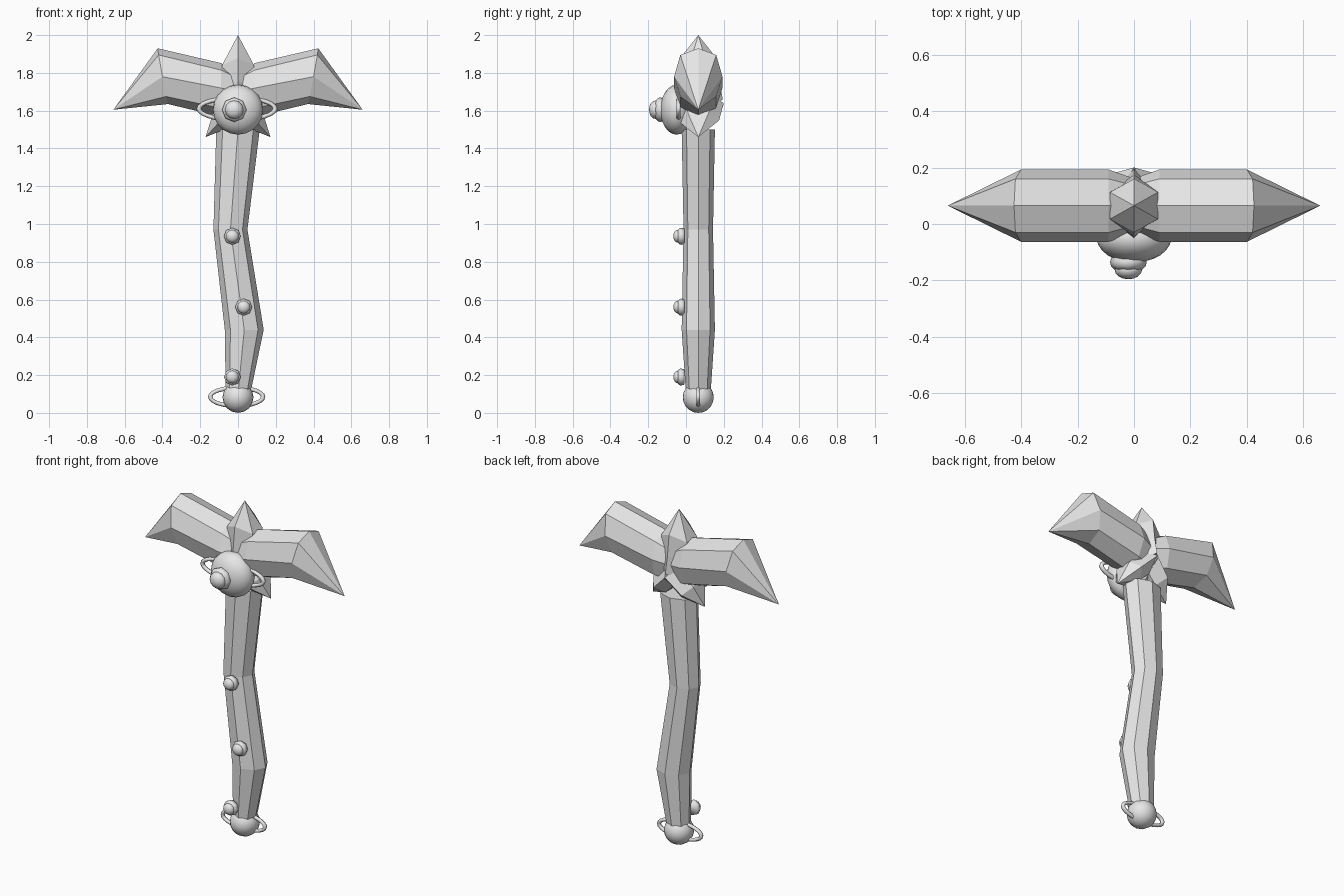
import bpy, bmesh, math
from mathutils import Vector, Matrix

if "Cube" in bpy.data.objects:
    bpy.data.objects.remove(bpy.data.objects["Cube"])

YC = 0.065  # depth of the weapon's middle plane
grey = bpy.data.materials.new("plain grey")
grey.diffuse_color = (0.8, 0.8, 0.8, 1)
grey.use_nodes = True
grey.node_tree.nodes["Principled BSDF"].inputs["Base Color"].default_value = grey.diffuse_color


def finish(name, bm, smooth=False):
    bmesh.ops.recalc_face_normals(bm, faces=bm.faces[:])
    me = bpy.data.meshes.new(name)
    bm.to_mesh(me)
    bm.free()
    me.materials.append(grey)
    for p in me.polygons:
        p.use_smooth = smooth
    ob = bpy.data.objects.new(name, me)
    bpy.context.collection.objects.link(ob)
    return ob


def loft(name, rings, tip=None, start=None, smooth=False):
    """Skin equal-length rings; each end closes to a point or a flat cap."""
    bm = bmesh.new()
    rs = [[bm.verts.new(p) for p in r] for r in rings]
    n = len(rs[0])
    for a, b in zip(rs, rs[1:]):
        for i in range(n):
            j = (i + 1) % n
            bm.faces.new((a[i], a[j], b[j], b[i]))
    for ring, point in ((rs[0], start), (rs[-1], tip)):
        if point is None:
            bm.faces.new(ring)
        else:
            v = bm.verts.new(point)
            for i in range(n):
                bm.faces.new((ring[i], ring[(i + 1) % n], v))
    return finish(name, bm, smooth)


def ball(name, loc, radius, seg, rings, depth=1.0):
    """Smooth ball with its poles along y."""
    bm = bmesh.new()
    m = (Matrix.Translation(loc) @ Matrix.Diagonal((1, depth, 1, 1))
         @ Matrix.Rotation(math.pi / 2, 4, 'X'))
    bmesh.ops.create_uvsphere(bm, u_segments=seg, v_segments=rings,
                              radius=radius, matrix=m)
    return finish(name, bm, True)


def hoop(name, loc, rx, rz, tube):
    """Thin flattened ring lying in the x-z plane."""
    bm = bmesh.new()
    n, k = 24, 6
    vs = []
    for i in range(n):
        a = 2 * math.pi * i / n
        for j in range(k):
            b = 2 * math.pi * j / k
            w = tube * math.cos(b)
            vs.append(bm.verts.new((loc[0] + (rx + w) * math.cos(a),
                                    loc[1] + tube * math.sin(b),
                                    loc[2] + (rz + w) * math.sin(a))))
    for i in range(n):
        for j in range(k):
            i2, j2 = (i + 1) % n, (j + 1) % k
            bm.faces.new([vs[p * k + q] for p, q in
                          ((i, j), (i2, j), (i2, j2), (i, j2))])
    return finish(name, bm, True)


def stud(name, x, y, z, r):
    """Two-step stud: eight-sided collar with a round cap, facing the front."""
    prof = ((0.9, 0.5), (1.0, 0.1), (0.95, -0.1), (0.75, -0.3))
    loft(name + "_collar",
         [[(x + r * s * math.cos(i * math.pi / 4), y + r * d,
            z + r * s * math.sin(i * math.pi / 4)) for i in range(8)]
          for s, d in prof], smooth=True)
    ball(name + "_cap", (x, y - 0.3 * r, z), r * 0.75, 12, 8, 0.7)


# crooked eight-sided handle: x centre, z, x radius, y radius
path = ((0.0, 0.10, 0.065, 0.065), (0.033, 0.44, 0.103, 0.088),
        (-0.04, 0.97, 0.09, 0.078), (0.0, 1.5, 0.115, 0.088))
loft("handle", [[(x + rx * math.cos(i * math.pi / 4),
                  YC + ry * math.sin(i * math.pi / 4), z) for i in range(8)]
                for x, z, rx, ry in path])

# bent pick blades, eight-sided section: x and z from top edge to bottom edge
for side, s in (("right", 1), ("left", -1)):
    def section(xs, zs, k):
        w = (0, 0.095, 0.128, 0.095, 0, -0.095, -0.128, -0.095)
        idx = (0, 1, 2, 3, 4, 3, 2, 1)
        return [(s * xs[idx[i]], YC + k * w[i], zs[idx[i]]) for i in range(8)]
    loft("blade_" + side,
         [section((0.0,) * 5, (1.80, 1.77, 1.70, 1.60, 1.57), 0.75),
          section((0.09, 0.09, 0.09, 0.1, 0.1), (1.852, 1.815, 1.72, 1.615, 1.57), 1.0),
          section((0.425, 0.42, 0.40, 0.38, 0.37), (1.93, 1.895, 1.78, 1.675, 1.635), 1.0)],
         tip=(s * 0.66, YC, 1.605))

    # small lower spike
    d = Vector((0.7 * s, 0, -0.7)).normalized()
    u = Vector((-d.z, 0, d.x))
    c = Vector((0, YC, 1.64))

    def ring(t, ru, ry):
        return [c + d * t + u * ru * math.sin(i * math.pi / 3)
                + Vector((0, ry * math.cos(i * math.pi / 3), 0)) for i in range(6)]
    loft("lower_spike_" + side, [ring(0, 0.07, 0.135), ring(0.13, 0.065, 0.11)],
         tip=(s * 0.172, YC, 1.46))

# top spike
loft("top_spike", [[(rx * math.sin(i * math.pi / 3), YC + ry * math.cos(i * math.pi / 3),
                     z + (0.04 if i % 3 == 0 else 0)) for i in range(6)]
                   for z, rx, ry in ((1.62, 0.07, 0.13), (1.72, 0.085, 0.11),
                                     (1.84, 0.098, 0.095))], tip=(0, YC, 2.0))

# hub where the spikes meet: two six-sided cones back to back
bm = bmesh.new()
for h, sign in ((0.135, 1), (0.125, -1)):
    bmesh.ops.create_cone(bm, segments=6, radius1=0.125, radius2=0, depth=h,
                          matrix=Matrix.Translation((0, YC + sign * h / 2, 1.63))
                          @ Matrix.Rotation(-sign * math.pi / 2, 4, 'X'))
finish("hub", bm)

# front orb with nub and hoop
ball("orb", (0, -0.05, 1.605), 0.132, 20, 12, 0.65)
stud("orb_nub", -0.02, -0.142, 1.605, 0.065)
hoop("orb_hoop", (-0.005, -0.04, 1.61), 0.202, 0.058, 0.013)

# pommel and its hoop
ball("pommel", (0, YC, 0.082), 0.082, 16, 10)
hoop("pommel_hoop", (-0.007, YC, 0.085), 0.14, 0.048, 0.012)

# handle studs
for n, (x, z) in enumerate(((-0.03, 0.935), (0.03, 0.56), (-0.03, 0.19))):
    stud("handle_stud_%d" % (n + 1), x, -0.03, z, 0.045)
